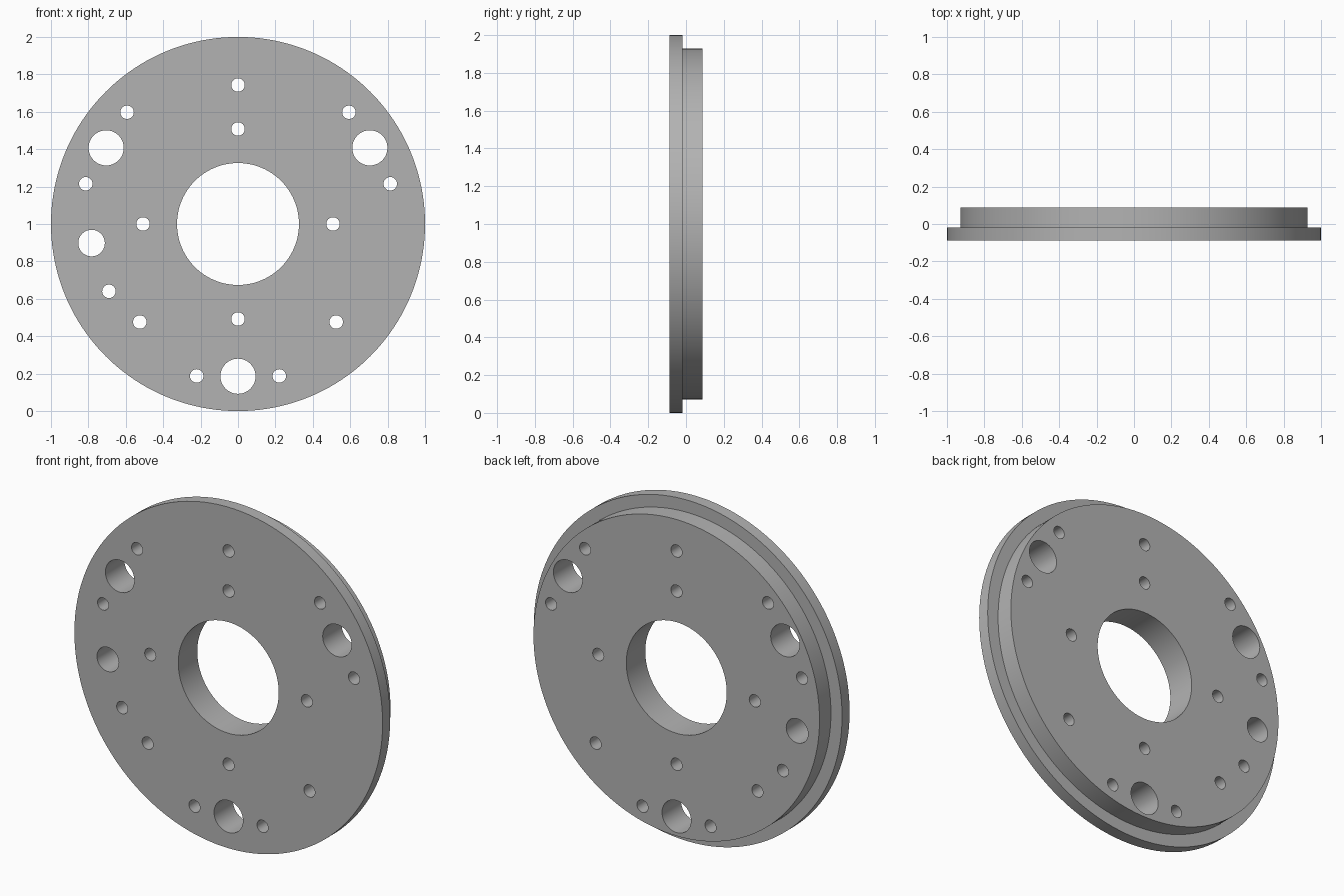
import bpy, bmesh
from math import radians, cos, sin
from mathutils import Matrix, Vector

cube = bpy.data.objects.get("Cube")
if cube:
    bpy.data.objects.remove(cube, do_unlink=True)

FRONT, STEP, BACK = -0.088, -0.018, 0.088
STEP_RADIUS = 0.928

grey = bpy.data.materials.new("plain grey")
grey.use_nodes = True
colour = (0.45, 0.45, 0.45, 1)
grey.diffuse_color = colour
grey.node_tree.nodes["Principled BSDF"].inputs["Base Color"].default_value = colour


def add_cylinder(bm, x, z, radius, y0, y1, segments):
    """Cylinder along y, with x and z measured from the plate centre."""
    place = Matrix.Translation((x, (y0 + y1) / 2, 1 + z)) @ Matrix.Rotation(radians(90), 4, "X")
    return bmesh.ops.create_cone(bm, cap_ends=True, segments=segments, radius1=radius,
                                 radius2=radius, depth=y1 - y0, matrix=place)["verts"]


def make_object(name, bm):
    bmesh.ops.recalc_face_normals(bm, faces=bm.faces)
    mesh = bpy.data.meshes.new(name)
    bm.to_mesh(mesh)
    bm.free()
    mesh.materials.append(grey)
    obj = bpy.data.objects.new(name, mesh)
    bpy.context.collection.objects.link(obj)
    return obj


def polar(radius, degrees):
    return radius * cos(radians(degrees)), radius * sin(radians(degrees))


# Flange disc, with the narrower step extruded from its back face
bm = bmesh.new()
add_cylinder(bm, 0, 0, 1, FRONT, STEP, 160)
back = max(bm.faces, key=lambda f: f.calc_center_median().y)
for scale, shift in ((STEP_RADIUS, 0), (1, BACK - STEP)):
    back = bmesh.ops.extrude_discrete_faces(bm, faces=[back])["faces"][0]
    for v in back.verts:
        v.co = Vector((v.co.x * scale, v.co.y + shift, 1 + (v.co.z - 1) * scale))
plate = make_object("flanged_plate", bm)

# Hole layout: x, z and radius
SMALL, MEDIUM, LARGE = 0.036, 0.071, 0.094
holes = [(0, 0, 0.326), (-0.783, -0.102, MEDIUM), (-0.69, -0.36, SMALL), (0, 0.743, SMALL)]
for angle in (0, 90, 180, 270):
    holes.append((*polar(0.508, angle), SMALL))
for side in (-1, 1):
    holes.append((side * 0.525, -0.524, SMALL))
for angle in (30, 150, 270):
    holes.append((*polar(0.814, angle), LARGE))
    for offset in (-15.2, 15.2):
        holes.append((*polar(0.842, angle + offset), SMALL))

# Drill every hole right through
bm = bmesh.new()
for x, z, radius in holes:
    add_cylinder(bm, x, z, radius, -0.3, 0.3, 96 if radius > 0.2 else 40)
cutter = make_object("hole_cutter", bm)
cutter.hide_render = True

drill = plate.modifiers.new("holes", "BOOLEAN")
drill.operation = "DIFFERENCE"
drill.solver = "EXACT"
drill.object = cutter
bpy.ops.object.select_all(action="DESELECT")
plate.select_set(True)
bpy.context.view_layer.objects.active = plate
bpy.ops.object.modifier_apply(modifier=drill.name)
bpy.data.objects.remove(cutter, do_unlink=True)
bpy.ops.object.shade_smooth_by_angle(angle=radians(30))
